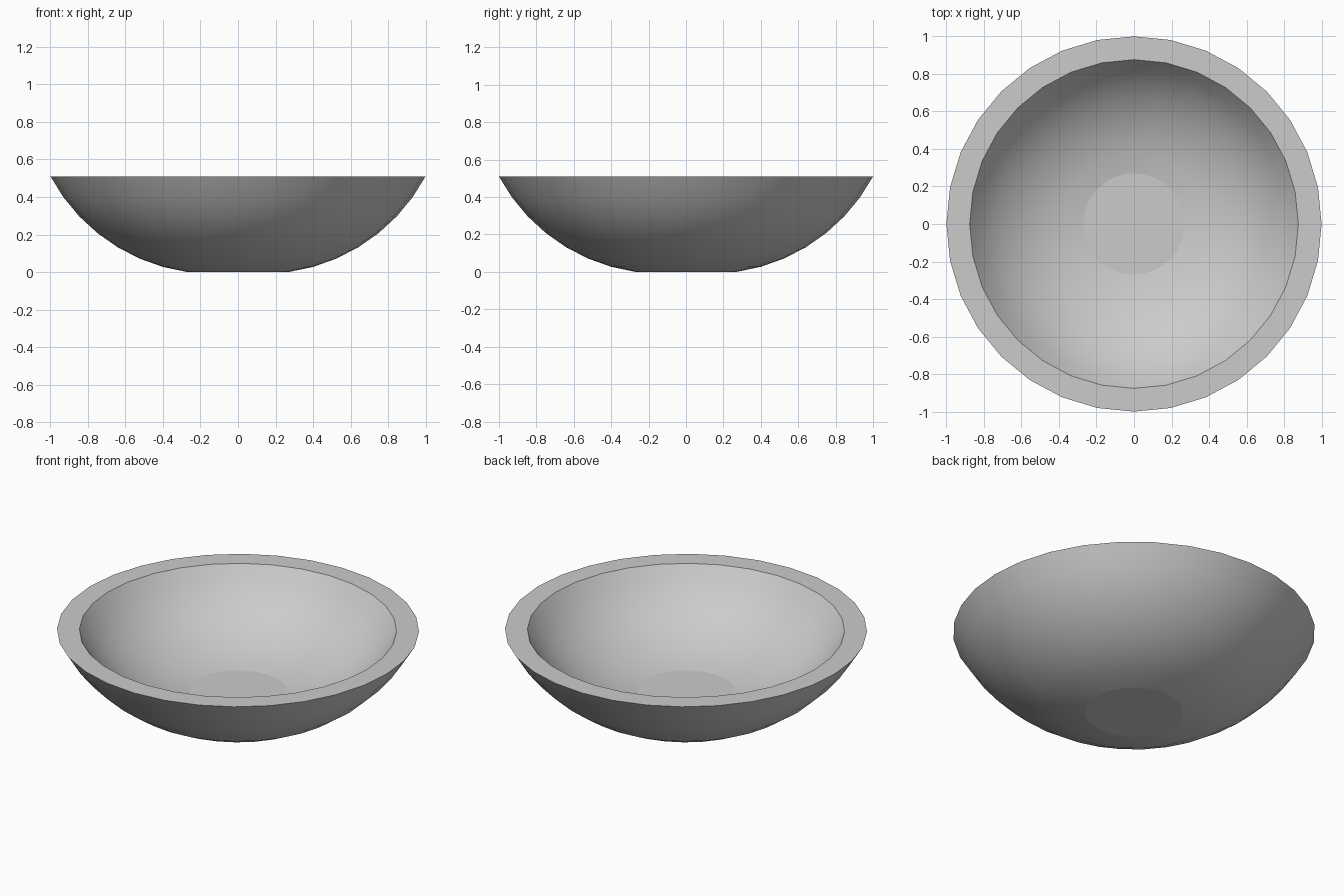
import bpy, bmesh
from math import sin, cos, pi, radians

if "Cube" in bpy.data.objects:
    bpy.data.objects.remove(bpy.data.objects["Cube"])

SIDES, STEPS = 32, 7
FOOT_R, RIM_R, HEIGHT = 0.27, 1.0, 0.51
INNER_RIM_R, FLOOR_Z = 0.876, 0.14


def wall_profile(r0, r1, z0, z1):
    """Circular-arc wall from the flat centre disc up to the rim."""
    a0, a1 = radians(8), radians(62)
    pts = []
    for i in range(STEPS + 1):
        a = a0 + (a1 - a0) * i / STEPS
        u = (sin(a) - sin(a0)) / (sin(a1) - sin(a0))
        v = (cos(a0) - cos(a)) / (cos(a0) - cos(a1))
        pts.append((r0 + (r1 - r0) * u, z0 + (z1 - z0) * v))
    return pts


# Outer wall upwards, then inner wall back down
outer = wall_profile(FOOT_R, RIM_R, 0.0, HEIGHT)
inner = wall_profile(FOOT_R, INNER_RIM_R, FLOOR_Z, HEIGHT)
profile = outer + inner[::-1]

bm = bmesh.new()
rings = [[bm.verts.new((r * cos(2 * pi * k / SIDES), r * sin(2 * pi * k / SIDES), z))
          for k in range(SIDES)] for r, z in profile]

# Walls and rim
for n, (a, b) in enumerate(zip(rings, rings[1:])):
    for k in range(SIDES):
        j = (k + 1) % SIDES
        f = bm.faces.new((a[k], a[j], b[j], b[k]))
        f.smooth = n != STEPS

# Flat foot and flat inner floor
bm.faces.new(rings[0][::-1])
bm.faces.new(rings[-1])

# Crisp edges at the rim, foot and floor
for ring in (rings[0], rings[STEPS], rings[STEPS + 1], rings[-1]):
    for k in range(SIDES):
        bm.edges.get((ring[k], ring[(k + 1) % SIDES])).smooth = False

bmesh.ops.recalc_face_normals(bm, faces=bm.faces)
mesh = bpy.data.meshes.new("bowl")
bm.to_mesh(mesh)
bm.free()
bpy.context.collection.objects.link(bpy.data.objects.new("bowl", mesh))
